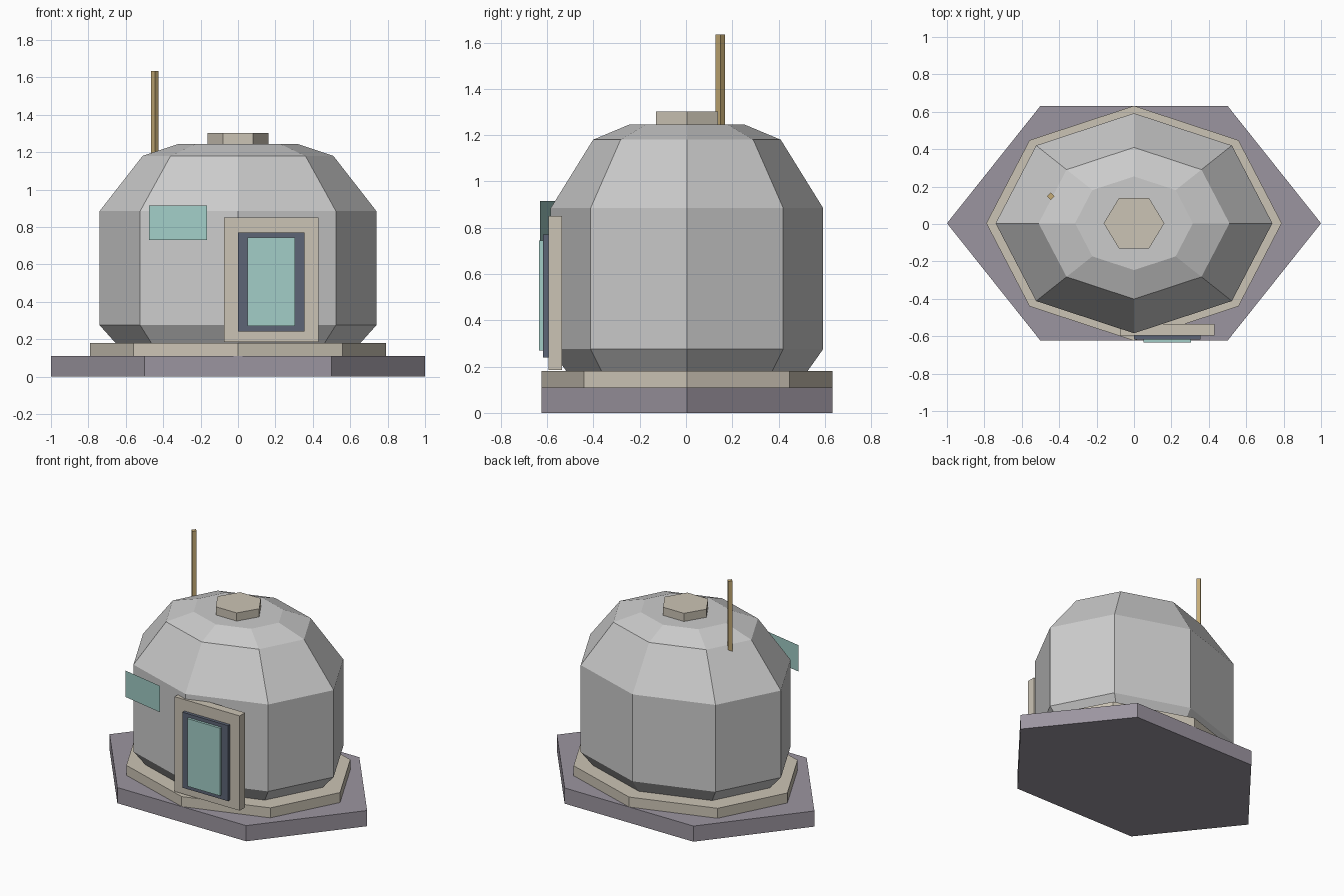
import bpy, math

if "Cube" in bpy.data.objects:
    bpy.data.objects.remove(bpy.data.objects["Cube"])

OY = 0.004  # hut axis in y, so that door and base together are centred


def material(name, rgb):
    m = bpy.data.materials.new(name)
    m.diffuse_color = (*rgb, 1)
    m.use_nodes = True
    m.node_tree.nodes["Principled BSDF"].inputs["Base Color"].default_value = m.diffuse_color
    return m


stone = material("dark_stone", (0.33, 0.30, 0.35))
trim = material("sand_trim", (0.60, 0.55, 0.46))
glass = material("teal_glass", (0.36, 0.61, 0.57))
dark = material("dark_panel", (0.11, 0.13, 0.18))
brass = material("brass", (0.56, 0.41, 0.18))


def add_mesh(name, verts, faces, mat=None):
    mesh = bpy.data.meshes.new(name)
    mesh.from_pydata(verts, [], faces)
    mesh.update()
    obj = bpy.data.objects.new(name, mesh)
    bpy.context.collection.objects.link(obj)
    if mat:
        mesh.materials.append(mat)
    return obj


def lathe(name, n, rings, mat=None, cx=0.0, cy=OY):
    """Closed n-sided solid from (rx, ry, z) rings, bottom to top."""
    verts = [(cx + rx * math.cos(math.tau * i / n),
              cy + ry * math.sin(math.tau * i / n), z)
             for rx, ry, z in rings for i in range(n)]
    faces = [(r * n + i, r * n + (i + 1) % n,
              (r + 1) * n + (i + 1) % n, (r + 1) * n + i)
             for r in range(len(rings) - 1) for i in range(n)]
    top = (len(rings) - 1) * n
    faces += [tuple(reversed(range(n))), tuple(range(top, top + n))]
    return add_mesh(name, verts, faces, mat)


def box(name, x, y, z, mat):
    verts = [(a, b, c) for c in z for b in y for a in x]
    faces = [(0, 2, 3, 1), (4, 5, 7, 6), (0, 1, 5, 4),
             (2, 6, 7, 3), (0, 4, 6, 2), (1, 3, 7, 5)]
    return add_mesh(name, verts, faces, mat)


# Hexagonal ground slab and octagonal plinth
lathe("base_slab", 6, [(1, 0.725, 0), (1, 0.725, 0.11)], stone)
lathe("plinth", 8, [(0.79, 0.628, 0.11), (0.79, 0.628, 0.18)], trim)

# Faceted dome
profile = [(0.655, 0.18), (0.74, 0.275), (0.74, 0.885), (0.51, 1.18), (0.315, 1.245)]
lathe("dome", 8, [(r, r * 0.795, z) for r, z in profile])

# Roof cap and antenna
lathe("roof_cap", 6, [(0.162, 0.155, 1.235), (0.162, 0.155, 1.302)], trim)
lathe("antenna", 4, [(0.02, 0.02, 1.135), (0.02, 0.02, 1.635)], brass, -0.445, 0.148)

# Door: frame, dark panel, glass
box("door_frame", (-0.075, 0.43), (-0.595, -0.535), (0.185, 0.85), trim)
box("door_panel", (0.0, 0.355), (-0.617, -0.59), (0.24, 0.77), dark)
box("door_glass", (0.05, 0.305), (-0.634, -0.612), (0.27, 0.745), glass)

# Thin angled window pane
add_mesh("window_pane",
         [(-0.475, -0.567, 0.73), (-0.165, -0.63, 0.73),
          (-0.165, -0.63, 0.915), (-0.475, -0.567, 0.915)],
         [(0, 1, 2, 3)], glass)
